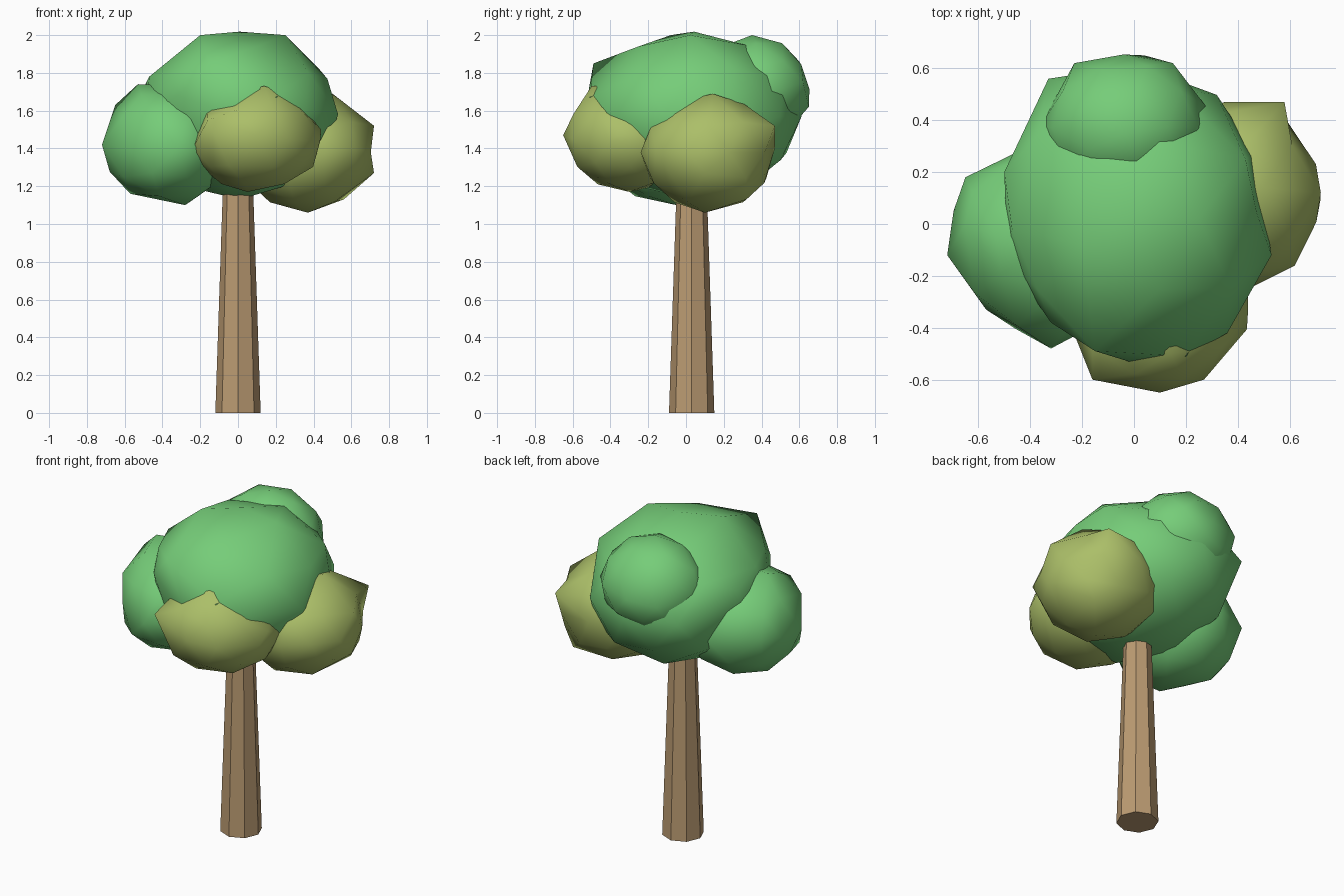
import bpy
import bmesh
import math
from mathutils import Vector

cube = bpy.data.objects.get("Cube")
if cube:
    bpy.data.objects.remove(cube, do_unlink=True)


def make_material(name, rgb):
    mat = bpy.data.materials.new(name)
    mat.use_nodes = True
    mat.diffuse_color = (*rgb, 1)
    mat.node_tree.nodes["Principled BSDF"].inputs["Base Color"].default_value = (*rgb, 1)
    return mat


green = make_material("leaf green", (0.18, 0.61, 0.19))
olive = make_material("olive leaf", (0.41, 0.52, 0.14))
bark = make_material("bark brown", (0.50, 0.33, 0.17))


def add_object(name, bm, mat, smooth):
    mesh = bpy.data.meshes.new(name)
    for face in bm.faces:
        face.smooth = smooth
    bm.to_mesh(mesh)
    bm.free()
    mesh.materials.append(mat)
    obj = bpy.data.objects.new(name, mesh)
    bpy.context.collection.objects.link(obj)
    return obj


def leaf_clump(name, mat, low, high, corners):
    """Low-poly ball filling the box, with soft lumps pulled out to the corners."""
    low, high = Vector(low), Vector(high)
    centre, radii = (low + high) / 2, (high - low) / 2
    reach = 0.35 * sum(radii) / 3
    bm = bmesh.new()
    bmesh.ops.create_icosphere(bm, subdivisions=2, radius=1)
    for v in bm.verts:
        v.co = centre + v.co * radii
    free = set(bm.verts)
    for corner in map(Vector, corners):
        nearest = min(free, key=lambda v: (v.co - corner).length)
        free.remove(nearest)
        start = nearest.co.copy()
        nearest.co = corner
        # Neighbours follow the pulled vertex a little
        for v in free:
            v.co += (corner - start) * math.exp(-((v.co - start).length / reach) ** 2)
    bmesh.ops.recalc_face_normals(bm, faces=bm.faces)
    return add_object(name, bm, mat, True)


# Crown
leaf_clump("crown_main", green, (-0.51, -0.53, 1.13), (0.53, 0.61, 2.01), [
    (-0.50, 0.20, 1.72), (-0.47, -0.02, 1.78), (-0.32, -0.38, 1.68),
    (-0.15, -0.49, 1.85), (0.20, -0.51, 1.67), (0.36, -0.42, 1.6),
    (0.53, -0.12, 1.58), (0.25, 0.02, 2.0), (-0.20, -0.08, 2.0),
    (0.43, 0.25, 1.82), (-0.33, 0.56, 1.6), (0.47, 0.27, 1.5)])
leaf_clump("crown_right", green, (-0.71, -0.47, 1.10), (-0.02, 0.32, 1.73), [
    (-0.72, -0.12, 1.42), (-0.65, 0.18, 1.45), (-0.57, -0.33, 1.4),
    (-0.32, -0.48, 1.4), (-0.53, -0.05, 1.74), (-0.57, 0.0, 1.16),
    (-0.28, -0.05, 1.1), (-0.65, 0.0, 1.63)])
leaf_clump("crown_back", green, (-0.36, 0.10, 1.42), (0.28, 0.65, 2.00), [
    (-0.03, 0.35, 2.0), (0.04, 0.65, 1.62), (-0.23, 0.62, 1.7),
    (0.15, 0.62, 1.75), (0.28, 0.45, 1.7), (-0.36, 0.38, 1.7)])
leaf_clump("crown_front", olive, (-0.25, -0.64, 1.17), (0.45, 0.05, 1.73), [
    (0.10, -0.65, 1.47), (-0.16, -0.60, 1.55), (0.27, -0.60, 1.45),
    (0.44, -0.33, 1.5), (0.05, -0.30, 1.17), (0.14, -0.50, 1.73),
    (-0.24, -0.40, 1.4), (-0.05, -0.57, 1.31)])
leaf_clump("crown_left", olive, (0.00, -0.24, 1.07), (0.71, 0.48, 1.68), [
    (0.58, 0.47, 1.52), (0.72, 0.12, 1.52), (0.72, 0.10, 1.27),
    (0.62, -0.16, 1.4), (0.37, 0.10, 1.06), (0.50, 0.14, 1.69),
    (0.56, 0.32, 1.13), (0.46, -0.24, 1.38), (0.35, 0.47, 1.4)])

# Tapered eight-sided trunk
bm = bmesh.new()
bmesh.ops.create_cone(bm, cap_ends=True, segments=8, radius1=0.12, radius2=0.073, depth=1.4)
bmesh.ops.translate(bm, verts=bm.verts, vec=Vector((0, 0.03, 0.7)))
add_object("trunk", bm, bark, False)
